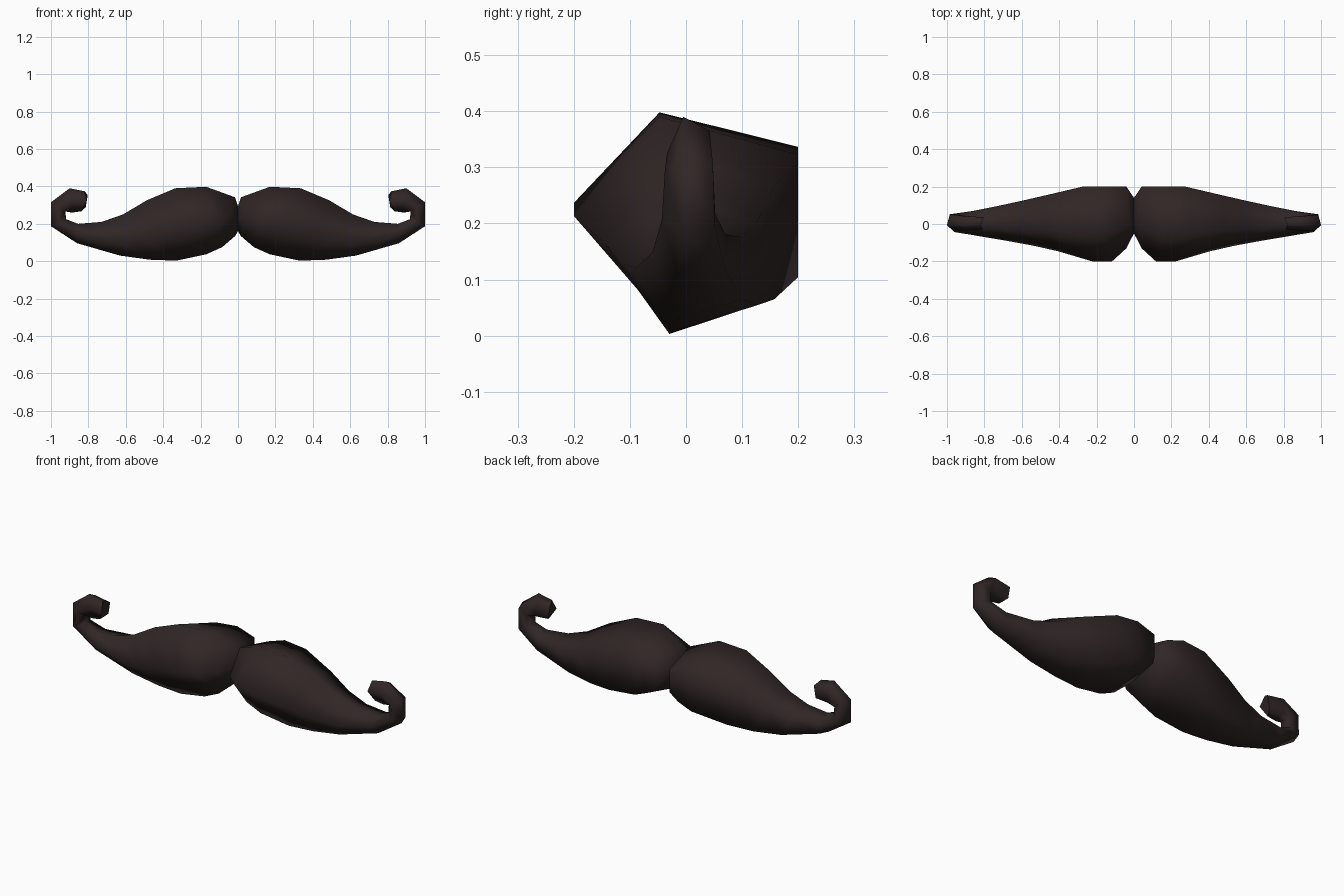
import bpy, bmesh, math

if "Cube" in bpy.data.objects:
    bpy.data.objects.remove(bpy.data.objects["Cube"])

hair = bpy.data.materials.new("dark brown hair")
hair.diffuse_color = (0.030, 0.019, 0.019, 1)
hair.use_nodes = True
hair.node_tree.nodes["Principled BSDF"].inputs["Base Color"].default_value = hair.diffuse_color

# Five-sided cross-sections from the middle to the curled tip:
# inner/top x, z, outer/bottom x, z, front y, back y, bulge of the front and back corners in x
RINGS = [
    (0.000, 0.294, 0.000, 0.160, -0.05, 0.14, 0.0),
    (0.016, 0.342, 0.016, 0.134, -0.13, 0.20, 0.025),
    (0.170, 0.398, 0.085, 0.075, -0.20, 0.20, -0.01),
    (0.335, 0.390, 0.170, 0.037, -0.20, 0.20, -0.03),
    (0.487, 0.326, 0.330, 0.003, -0.145, 0.157, 0.0),
    (0.615, 0.250, 0.470, 0.008, -0.115, 0.127, 0.0),
    (0.730, 0.210, 0.630, 0.030, -0.090, 0.100, 0.0),
    (0.855, 0.200, 0.860, 0.096, -0.060, 0.070, 0.0),
    (0.920, 0.225, 1.000, 0.187, -0.043, 0.052, 0.0),
    (0.922, 0.266, 1.000, 0.315, -0.038, 0.048, 0.0),
    (0.888, 0.260, 0.900, 0.390, -0.034, 0.042, 0.0),
    (0.838, 0.267, 0.820, 0.374, -0.030, 0.036, -0.02),
]


def ring_points(tx, tz, bx, bz, front, back, bulge):
    """Pentagon with one corner at the front and a flat side at the back."""
    radius = (back - front) / (1 + math.cos(math.radians(36)))
    centre = front + radius
    points = []
    for k in range(5):
        a = math.radians(72 * k)
        y = centre - radius * math.cos(a)
        t = 0.5 - 0.5 * math.sin(a) / math.sin(math.radians(72))
        dx = bulge if k in (0, 2, 3) else 0
        points.append((tx + (bx - tx) * t + dx, y, tz + (bz - tz) * t))
    return points


def moustache_half(name, side):
    bm = bmesh.new()
    rings = []
    for r in RINGS:
        rings.append([bm.verts.new((side * x, y, z)) for x, y, z in ring_points(*r)])
    # Skin between neighbouring rings
    for a, b in zip(rings, rings[1:]):
        for k in range(5):
            n = (k + 1) % 5
            bm.faces.new((a[k], a[n], b[n], b[k])).smooth = True
    # End caps
    bm.faces.new(rings[0])
    bm.faces.new(rings[-1])
    bmesh.ops.recalc_face_normals(bm, faces=bm.faces)
    mesh = bpy.data.meshes.new(name)
    bm.to_mesh(mesh)
    bm.free()
    mesh.materials.append(hair)
    obj = bpy.data.objects.new(name, mesh)
    bpy.context.collection.objects.link(obj)


moustache_half("right_moustache_half", 1)
moustache_half("left_moustache_half", -1)
